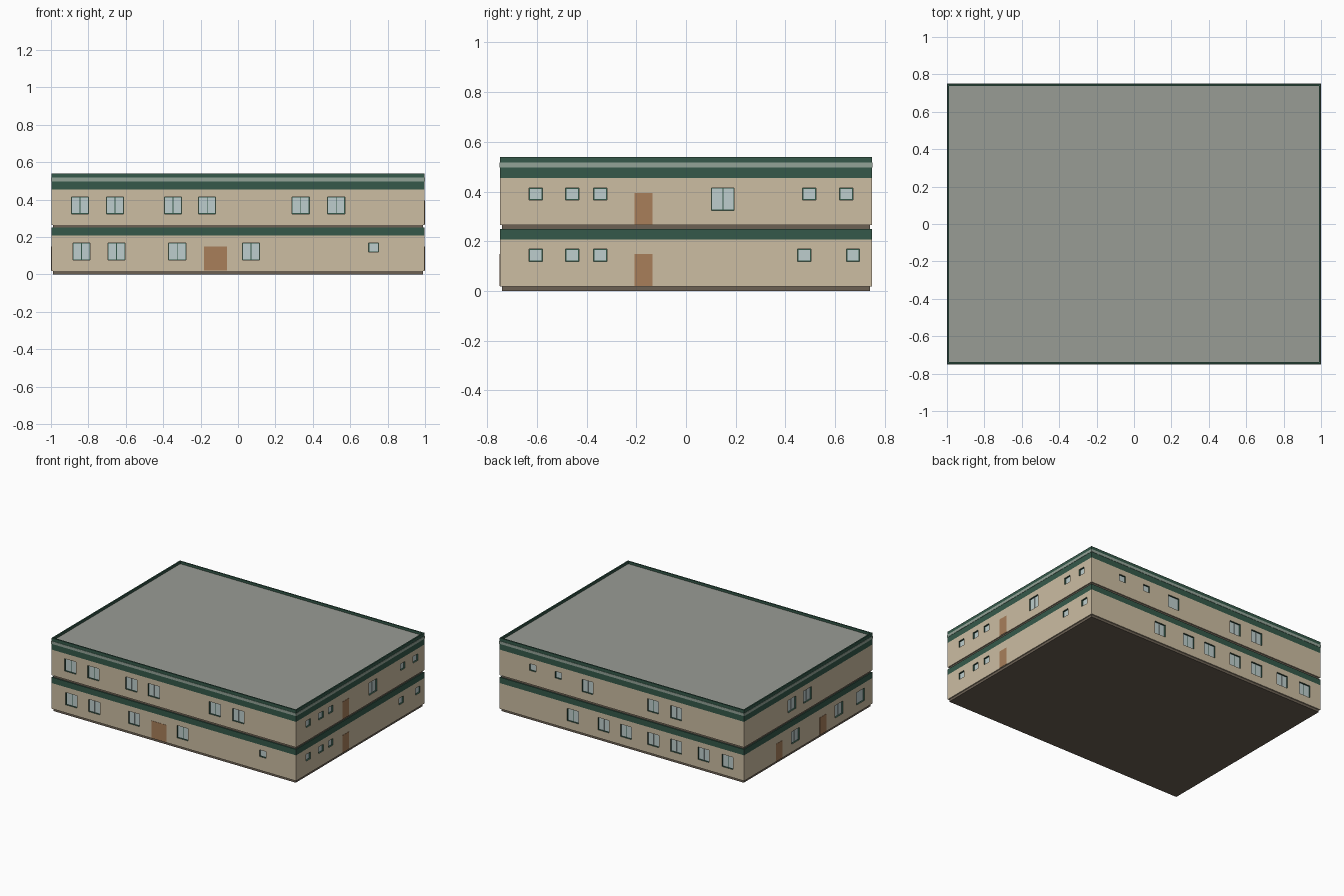
import bpy, bmesh
from mathutils import Matrix, Vector

if "Cube" in bpy.data.objects:
    bpy.data.objects.remove(bpy.data.objects["Cube"])


def material(name, r, g, b):
    m = bpy.data.materials.new(name)
    lin = [((c / 255 + 0.055) / 1.055) ** 2.4 for c in (r, g, b)]
    m.diffuse_color = (*lin, 1)
    m.use_nodes = True
    m.node_tree.nodes["Principled BSDF"].inputs["Base Color"].default_value = m.diffuse_color
    return m


WALL = material("beige wall", 204, 189, 162)
GREEN = material("dark green trim", 53, 89, 74)
BASE = material("brown plinth", 108, 97, 84)
BAND = material("pale green band", 146, 163, 151)
ROOF = material("grey roof", 153, 156, 149)
GLASS = material("pale glass", 190, 206, 205)
DOOR = material("tan door", 168, 127, 90)

HX, HY = 0.998, 0.748      # half sizes of the walls
DEPTH = 0.012              # window recess


def add_box(bm, lo, hi):
    lo, hi = Vector(lo), Vector(hi)
    mat = Matrix.Translation((lo + hi) / 2) @ Matrix.Diagonal((*(hi - lo), 1))
    return bmesh.ops.create_cube(bm, size=1, matrix=mat)


def finish(bm, name, *mats):
    me = bpy.data.meshes.new(name)
    bm.to_mesh(me)
    bm.free()
    for m in mats:
        me.materials.append(m)
    ob = bpy.data.objects.new(name, me)
    bpy.context.collection.objects.link(ob)
    return ob


def slab(name, z0, z1, mat, grow=0.0):
    bm = bmesh.new()
    add_box(bm, (-HX - grow, -HY - grow, z0), (HX + grow, HY + grow, z1))
    return finish(bm, name, mat)


def side_box(bm, side, a0, a1, z0, z1, d0, d1):
    """Box on a facade: a along the wall, d measured outward from the wall."""
    if side in ("front", "back"):
        s = -1 if side == "front" else 1
        ys = sorted((s * (HY + d0), s * (HY + d1)))
        add_box(bm, (a0, ys[0], z0), (a1, ys[1], z1))
    else:
        s = -1 if side == "left" else 1
        xs = sorted((s * (HX + d0), s * (HX + d1)))
        add_box(bm, (xs[0], a0, z0), (xs[1], a1, z1))


# Centres along each facade: large windows, small windows, doors (centre, width)
LOWER = {
    "front": ([-0.837, -0.65, -0.325, 0.07], [0.725], [(-0.121, 0.123)]),
    "right": ([], [-0.605, -0.457, -0.345, 0.476, 0.672], [(-0.171, 0.072)]),
    "back": ([0.40, 0.15, -0.033, -0.256, -0.443, -0.667, -0.862], [], []),
    "left": ([0.15, -0.357, -0.61], [], [(0.34, 0.075), (-0.17, 0.075)]),
}
UPPER = {
    "front": ([-0.845, -0.657, -0.348, -0.165, 0.335, 0.525], [], []),
    "right": ([0.148], [-0.605, -0.457, -0.345, 0.496, 0.644], [(-0.171, 0.072)]),
    "back": ([0.28, -0.254, -0.442], [0.728, 0.518], []),
    "left": ([0.19, 0.01], [], []),
}


def storey(label, z, layout):
    # plinth, wall and trim strip
    slab(label + "_plinth", z, z + 0.02, BASE, -0.008)
    wall = slab(label + "_wall", z + 0.018, z + 0.207, WALL)
    wall.data.materials.append(GREEN)
    slab(label + "_trim", z + 0.207, z + 0.25, GREEN)

    holes, panes, doors = bmesh.new(), bmesh.new(), bmesh.new()
    top = z + 0.168
    for side, (large, small, door_list) in layout.items():
        for c in large:
            w, h, e = 0.046, 0.091, 0.003
            side_box(holes, side, c - w, c + w, top - h, top, -DEPTH, 0.02)
            # two sashes with a thin mullion between
            for a, b in ((c - w + e, c - 0.002), (c + 0.002, c + w - e)):
                side_box(panes, side, a, b, top - h + e, top - e,
                         -DEPTH - 0.002, -DEPTH + 0.003)
        for c in small:
            w, h, e = 0.027, 0.049, 0.004
            side_box(holes, side, c - w, c + w, top - h, top, -DEPTH, 0.02)
            side_box(panes, side, c - w + e, c + w - e, top - h + e, top - e,
                     -DEPTH - 0.002, -DEPTH + 0.003)
        for c, w in door_list:
            side_box(doors, side, c - w / 2, c + w / 2, z + 0.02, z + 0.148, -0.002, 0.0018)

    # window recesses with green reveals
    cutter = finish(holes, label + "_window_cutter", GREEN)
    cutter.hide_render = True
    cutter.hide_viewport = True
    cut = wall.modifiers.new("window recesses", "BOOLEAN")
    cut.operation = "DIFFERENCE"
    cut.solver = "EXACT"
    cut.material_mode = "TRANSFER"
    cut.object = cutter
    finish(panes, label + "_window_panes", GLASS)
    finish(doors, label + "_doors", DOOR)


storey("lower", 0.0, LOWER)
storey("upper", 0.247, UPPER)

# pale band around the roof edge
slab("roof_band", 0.497, 0.517, BAND, 0.002)

# parapet with sunken flat roof
bm = bmesh.new()
add_box(bm, (-HX, -HY, 0.517), (HX, HY, 0.54))
bm.faces.ensure_lookup_table()
top = max(bm.faces, key=lambda f: f.calc_center_median().z)
bmesh.ops.inset_region(bm, faces=[top], thickness=0.014)
res = bmesh.ops.extrude_discrete_faces(bm, faces=[top])
roof = res["faces"][0]
bmesh.ops.translate(bm, verts=roof.verts, vec=(0, 0, -0.018))
roof.material_index = 1
finish(bm, "parapet_and_roof", GREEN, ROOF)
